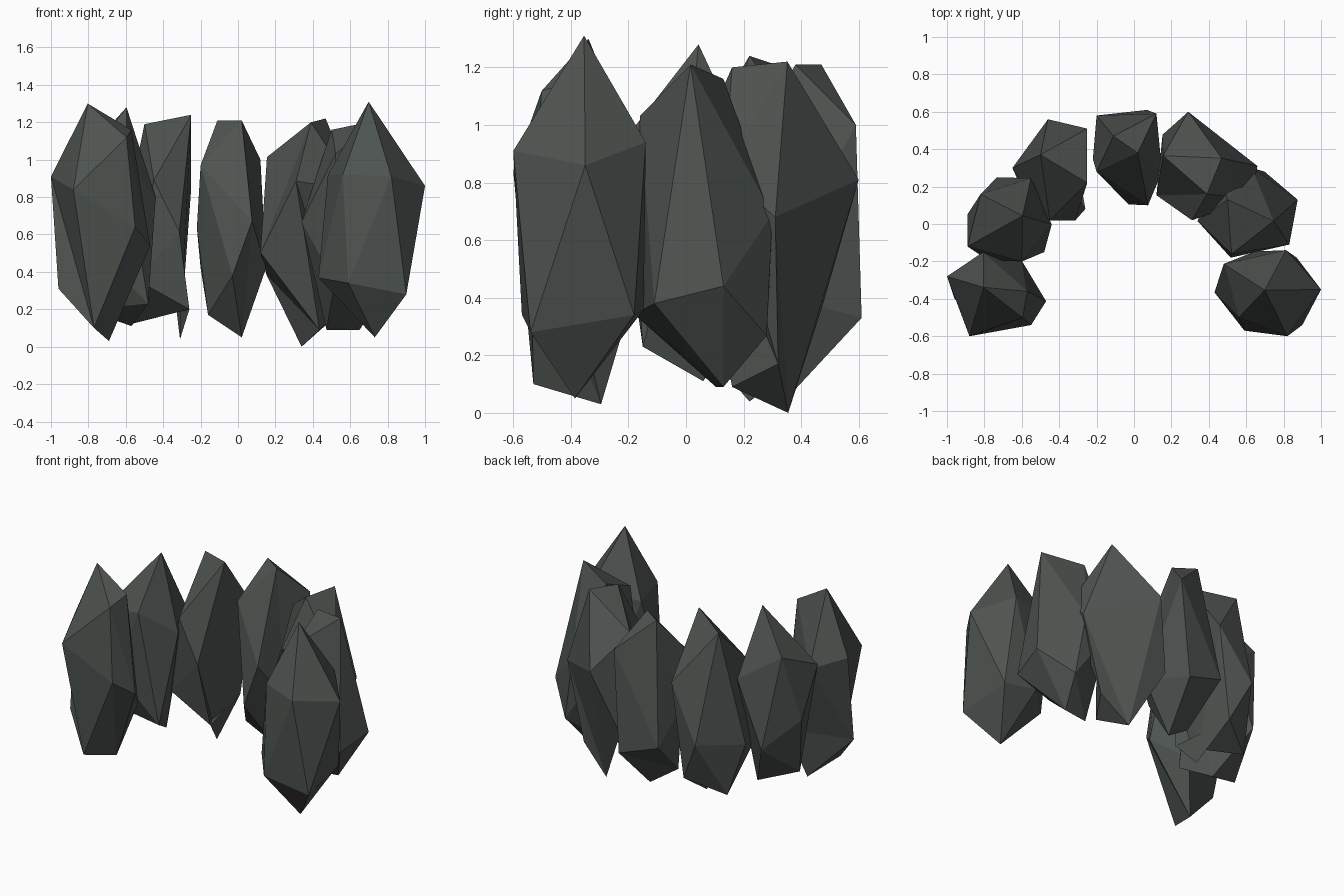
import bpy
import math
from mathutils import Vector

# dark grey-green stone
stone_mat = bpy.data.materials.new("dark stone")
stone_mat.diffuse_color = (0.075, 0.087, 0.080, 1)


def unit_icosahedron(spin):
    """Pole vertices on z, upper ring starting at azimuth spin (degrees)."""
    verts = [Vector((0, 0, 1))]
    h, r = 1 / math.sqrt(5), 2 / math.sqrt(5)
    for z, offset in ((h, 0), (-h, 36)):
        for k in range(5):
            a = math.radians(spin + offset + 72 * k)
            verts.append(Vector((r * math.cos(a), r * math.sin(a), z)))
    verts.append(Vector((0, 0, -1)))
    faces = []
    for k in range(5):
        n = (k + 1) % 5
        faces += [(0, 1 + k, 1 + n), (1 + k, 6 + k, 1 + n),
                  (1 + n, 6 + k, 6 + n), (11, 6 + n, 6 + k)]
    return verts, faces


def make_stone(name, low, high, lean, spin, chips):
    """Lean an icosahedron, stretch it to the box low..high, then move the
    nearest free corner to each chipped position."""
    verts, faces = unit_icosahedron(spin)
    tx, ty = lean
    pole = Vector((tx, ty, math.sqrt(1 - tx * tx - ty * ty)))
    turn = Vector((0, 0, 1)).rotation_difference(pole)
    verts = [turn @ v for v in verts]
    for i in range(3):
        lo = min(v[i] for v in verts)
        hi = max(v[i] for v in verts)
        for v in verts:
            v[i] = low[i] + (v[i] - lo) / (hi - lo) * (high[i] - low[i])
    free = list(verts)
    for chip in map(Vector, chips):
        def distance(v):
            d = v - chip
            return math.hypot(d.x, d.y, 0.45 * d.z)
        v = min(free, key=distance)
        free = [f for f in free if f is not v]
        v[:] = chip
    mesh = bpy.data.meshes.new(name)
    mesh.from_pydata(verts, [], faces)
    mesh.materials.append(stone_mat)
    obj = bpy.data.objects.new(name, mesh)
    bpy.context.collection.objects.link(obj)


# horseshoe of standing stones: box corners, lean of the tip, spin, chips
make_stone("left_front_stone", (-1.0, -0.60, 0.03), (-0.47, -0.15, 1.30), (-0.25, 0.15), 245,
           [(-1.0, -0.28, 0.91), (-0.88, -0.60, 0.84), (-0.55, -0.54, 0.64), (-0.57, -0.36, 1.16),
            (-0.69, -0.295, 0.03), (-0.77, -0.53, 0.10), (-0.96, -0.40, 0.31)])
make_stone("left_stone", (-0.89, -0.20, 0.11), (-0.44, 0.25, 1.28), (0.30, 0.07), 208,
           [(-0.89, -0.12, 0.90), (-0.82, 0.16, 1.03), (-0.48, -0.15, 0.23),
            (-0.82, -0.03, 0.20), (-0.57, 0.06, 0.11)])
make_stone("left_back_stone", (-0.66, 0.02, 0.04), (-0.18, 0.56, 1.24), (0.58, -0.25), 146,
           [(-0.25, 0.22, 1.24), (-0.50, 0.37, 1.19), (-0.45, 0.02, 0.89), (-0.26, 0.08, 0.20),
            (-0.25, 0.51, 0.85), (-0.31, 0.22, 0.04), (-0.46, 0.56, 0.50), (-0.65, 0.30, 0.46)])
make_stone("back_stone", (-0.22, 0.10, 0.05), (0.18, 0.61, 1.21), (0.46, -0.20), 149,
           [(0.02, 0.38, 1.21), (-0.11, 0.47, 1.21), (-0.16, 0.31, 0.17), (0.02, 0.35, 0.05),
            (-0.20, 0.58, 0.42), (0.07, 0.61, 0.33), (-0.03, 0.105, 0.38),
            (-0.20, 0.28, 0.97), (0.12, 0.59, 1.0), (0.15, 0.28, 0.42)])
make_stone("right_back_stone", (0.12, 0.01, 0.0), (0.66, 0.60, 1.22), (0.25, 0.15), 245,
           [(0.39, 0.16, 1.20), (0.435, 0.16, 0.09), (0.34, 0.355, 0.0), (0.29, 0.60, 0.81),
            (0.66, 0.31, 0.68), (0.31, 0.02, 0.885), (0.53, 0.32, 0.17)])
make_stone("right_stone", (0.34, -0.18, 0.09), (0.88, 0.30, 1.21), (0.50, -0.15), 156,
           [(0.50, 0.13, 1.16), (0.65, 0.13, 0.09), (0.875, 0.13, 0.44),
            (0.83, -0.11, 0.38), (0.63, 0.30, 0.69)])
make_stone("right_front_stone", (0.43, -0.60, 0.05), (1.0, -0.14, 1.31), (-0.05, 0.06), -3,
           [(0.56, -0.50, 0.92), (0.90, -0.54, 0.28), (0.59, -0.57, 0.34),
            (1.0, -0.35, 0.86), (0.82, -0.60, 0.91), (0.87, -0.18, 0.34)])
